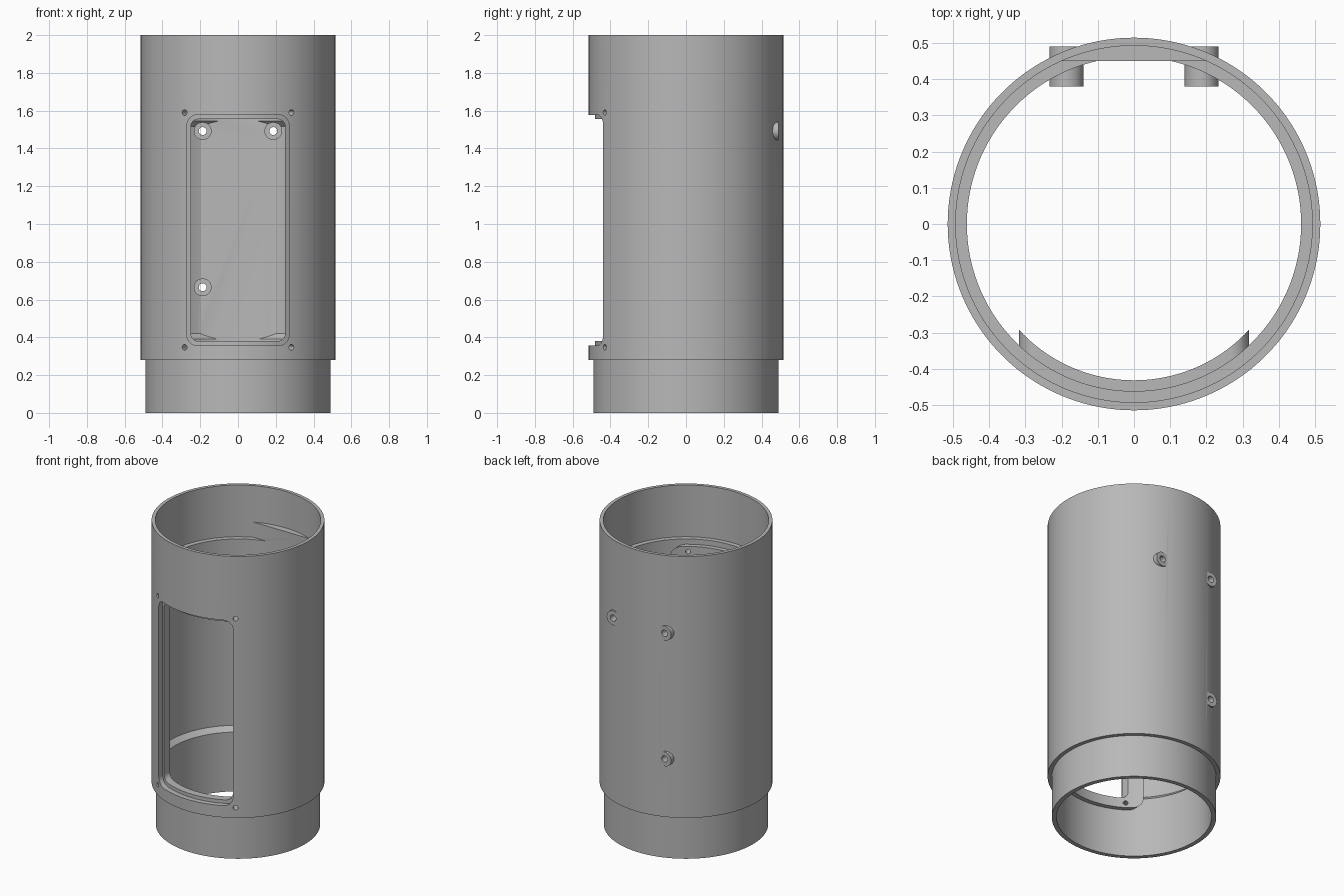
import bpy, bmesh, math
from mathutils import Matrix, Vector

if "Cube" in bpy.data.objects:
    bpy.data.objects.remove(bpy.data.objects["Cube"])

SEG = 160
grey = bpy.data.materials.new("plain_grey")
grey.diffuse_color = (0.48, 0.48, 0.48, 1)
grey.use_nodes = True
grey.node_tree.nodes["Principled BSDF"].inputs["Base Color"].default_value = grey.diffuse_color


def finish(name, bm):
    bmesh.ops.recalc_face_normals(bm, faces=bm.faces[:])
    me = bpy.data.meshes.new(name)
    bm.to_mesh(me)
    bm.free()
    ob = bpy.data.objects.new(name, me)
    bpy.context.collection.objects.link(ob)
    me.materials.append(grey)
    return ob


def lathe(name, profile):
    """Closed ring swept from a closed (radius, z) outline."""
    bm = bmesh.new()
    rings = []
    for i in range(SEG):
        a = 2 * math.pi * i / SEG
        rings.append([bm.verts.new((r * math.cos(a), r * math.sin(a), z)) for r, z in profile])
    n = len(profile)
    for i in range(SEG):
        p, q = rings[i], rings[(i + 1) % SEG]
        for j in range(n):
            k = (j + 1) % n
            bm.faces.new((p[j], q[j], q[k], p[k]))
    return finish(name, bm)


def rod(name, start, end, radius, seg=32):
    """Cylinder between two points."""
    a, b = Vector(start), Vector(end)
    rot = (b - a).to_track_quat('Z', 'Y').to_matrix().to_4x4()
    bm = bmesh.new()
    bmesh.ops.create_cone(bm, cap_ends=True, segments=seg, radius1=radius, radius2=radius,
                          depth=(b - a).length, matrix=Matrix.Translation((a + b) / 2) @ rot)
    return finish(name, bm)


def rounded_prism(name, half, z0, z1, r, y0, y1):
    """Rounded rectangle in x and z, extruded along y."""
    bm = bmesh.new()
    verts = []
    for c, (cx, cz) in enumerate([(half - r, z1 - r), (r - half, z1 - r),
                                  (r - half, z0 + r), (half - r, z0 + r)]):
        for i in range(9):
            a = math.pi / 2 * (c + i / 8)
            verts.append(bm.verts.new((cx + r * math.cos(a), y0, cz + r * math.sin(a))))
    face = bm.faces.new(verts)
    ext = bmesh.ops.extrude_face_region(bm, geom=[face])["geom"]
    bmesh.ops.translate(bm, vec=(0, y1 - y0, 0),
                        verts=[v for v in ext if isinstance(v, bmesh.types.BMVert)])
    return finish(name, bm)


def boolean(target, tool, op):
    """Apply a boolean and remove the tool."""
    bpy.ops.object.select_all(action='DESELECT')
    bpy.context.view_layer.objects.active = target
    target.select_set(True)
    m = target.modifiers.new("cut", 'BOOLEAN')
    m.operation, m.solver, m.object = op, 'EXACT', tool
    bpy.ops.object.modifier_apply(modifier=m.name)
    bpy.data.objects.remove(tool, do_unlink=True)


# Tube wall: neck below, wide chamber, stop ring, socket above
tube = lathe("tube_body", [
    (0.49, 0), (0.49, 0.28), (0.515, 0.28), (0.515, 2), (0.493, 2), (0.493, 1.66),
    (0.462, 1.66), (0.462, 1.545), (0.493, 1.515), (0.493, 0.42), (0.462, 0.39), (0.462, 0)])

# Curved pad behind the window frame
pad = rounded_prism("window_pad", 0.318, 0.315, 1.625, 0.05, -0.6, -0.2)
boolean(pad, lathe("pad_ring", [(0.432, 0.1), (0.504, 0.1), (0.504, 1.9), (0.432, 1.9)]), 'INTERSECT')
boolean(tube, pad, 'UNION')

# Flat mounting plate on the back of the chamber
plate = rounded_prism("mounting_plate", 0.3, 0.18, 1.76, 0.005, 0.45, 0.7)
boolean(plate, lathe("plate_ring", [(0.3, 0.1), (0.477, 0.1), (0.477, 0.33), (0.504, 0.33),
                                    (0.504, 1.9), (0.3, 1.9)]), 'INTERSECT')
boolean(tube, plate, 'UNION')

# Screw bosses through the back wall
bosses = [(-0.187, 1.492), (0.187, 1.492), (-0.187, 0.665)]
for x, z in bosses:
    boolean(tube, rod("boss", (x, 0.38, z), (x, 0.49, z), 0.047, 40), 'UNION')
for x, z in bosses:
    boolean(tube, rod("boss_hole", (x, 0.3, z), (x, 0.6, z), 0.021, 24), 'DIFFERENCE')

# Window: shallow recess for the cover, then the opening
recess = rounded_prism("recess", 0.27, 0.357, 1.578, 0.055, -0.7, -0.3)
boolean(recess, rod("recess_floor", (0, 0, 0.1), (0, 0, 1.9), 0.481, SEG), 'DIFFERENCE')
boolean(tube, recess, 'DIFFERENCE')
boolean(tube, rounded_prism("opening", 0.25, 0.38, 1.555, 0.04, -0.7, -0.2), 'DIFFERENCE')

# Cover screw holes, drilled radially at the window corners
for s in (-1, 1):
    for z in (0.347, 1.59):
        d = Vector((s * 0.283, -0.43, 0)).normalized()
        up = Vector((0, 0, z))
        boolean(tube, rod("screw_hole", d * 0.38 + up, d * 0.58 + up, 0.015, 20), 'DIFFERENCE')

bpy.ops.object.select_all(action='DESELECT')
tube.select_set(True)
bpy.context.view_layer.objects.active = tube
bpy.ops.object.shade_smooth_by_angle(angle=math.radians(25))
